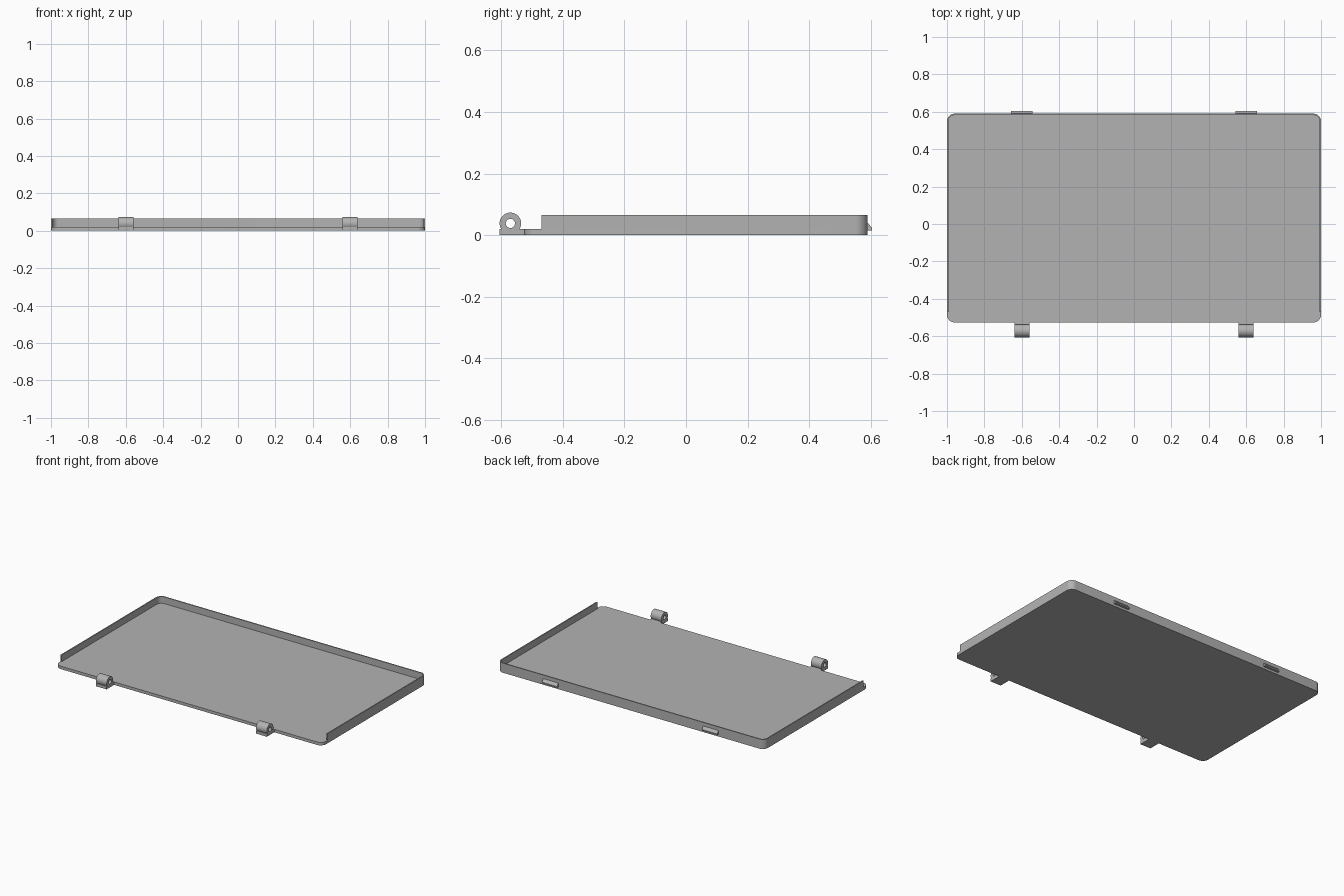
import bpy, math
from mathutils import Matrix

if "Cube" in bpy.data.objects:
    bpy.data.objects.remove(bpy.data.objects["Cube"])

grey = bpy.data.materials.new("light grey plastic")
grey.diffuse_color = (0.45, 0.45, 0.45, 1)
grey.use_nodes = True
grey.node_tree.nodes["Principled BSDF"].inputs["Base Color"].default_value = grey.diffuse_color


def arc(cx, cy, r, a0, a1, n):
    """Points on an arc, angles in degrees."""
    return [(cx + r * math.cos(math.radians(a0 + (a1 - a0) * i / n)),
             cy + r * math.sin(math.radians(a0 + (a1 - a0) * i / n)))
            for i in range(n + 1)]


def prism(name, loops, depth, matrix):
    """Extrude closed outlines (extra loops become holes) by depth, centred."""
    curve = bpy.data.curves.new(name, 'CURVE')
    curve.dimensions = '2D'
    curve.fill_mode = 'BOTH'
    curve.extrude = depth / 2
    for pts in loops:
        s = curve.splines.new('POLY')
        s.points.add(len(pts) - 1)
        for p, (x, y) in zip(s.points, pts):
            p.co = (x, y, 0, 1)
        s.use_cyclic_u = True
    obj = bpy.data.objects.new(name, curve)
    bpy.context.collection.objects.link(obj)
    obj.matrix_world = matrix
    bpy.ops.object.select_all(action='DESELECT')
    obj.select_set(True)
    bpy.context.view_layer.objects.active = obj
    bpy.ops.object.convert(target='MESH')
    obj = bpy.context.object
    obj.data.materials.clear()
    obj.data.materials.append(grey)
    bpy.ops.object.shade_smooth_by_angle(angle=math.radians(30))
    return obj


W, FRONT, BACK, R = 1.0, -0.526, 0.59, 0.04
FLOOR, RIM, WALL, WALL_START = 0.02, 0.065, 0.008, -0.47


def back_corners(r):
    """Both rounded rear corners, right to left."""
    return (arc(W - R, BACK - R, r, 0, 90, 8)
            + arc(-W + R, BACK - R, r, 90, 180, 8))


# Floor panel with rounded corners
panel = (back_corners(R) + arc(-W + R, FRONT + R, R, 180, 270, 8)
         + arc(W - R, FRONT + R, R, 270, 360, 8))
prism("floor_panel", [panel], FLOOR, Matrix.Translation((0, 0, FLOOR / 2)))

# Thin rim around the sides and back, open at the front
rim = ([(W, WALL_START)] + back_corners(R) + [(-W, WALL_START)]
       + [(-W + WALL, WALL_START)] + back_corners(R - WALL)[::-1]
       + [(W - WALL, WALL_START)])
prism("rim_wall", [rim], RIM - FLOOR,
      Matrix.Translation((0, 0, (RIM + FLOOR) / 2)))

# Profiles drawn in the side plane: local x -> y, local y -> z, extruded along x
SIDE = Matrix(((0, 0, 1, 0), (1, 0, 0, 0), (0, 1, 0, 0), (0, 0, 0, 1)))
HY, HZ, HR = -0.571, 0.038, 0.035
hinge = ([(-0.606, FLOOR), (-0.606, 0), (FRONT, 0), (FRONT, FLOOR)]
         + arc(HY, HZ, HR, -31, 211, 32))
hole = arc(HY, HZ, 0.015, 0, 345, 23)
latch = [(BACK - 0.003, 0.015), (0.605, 0.015), (0.605, 0.023),
         (BACK, 0.041), (BACK - 0.003, 0.041)]

for side, x in (("left", -0.6), ("right", 0.6)):
    place = Matrix.Translation((x, 0, 0)) @ SIDE
    # Hinge knuckle on a flat foot, with a pin hole
    prism(side + "_hinge", [hinge, hole], 0.08, place)
    # Wedge-shaped snap latch on the back wall
    prism(side + "_latch", [latch], 0.114, place)
